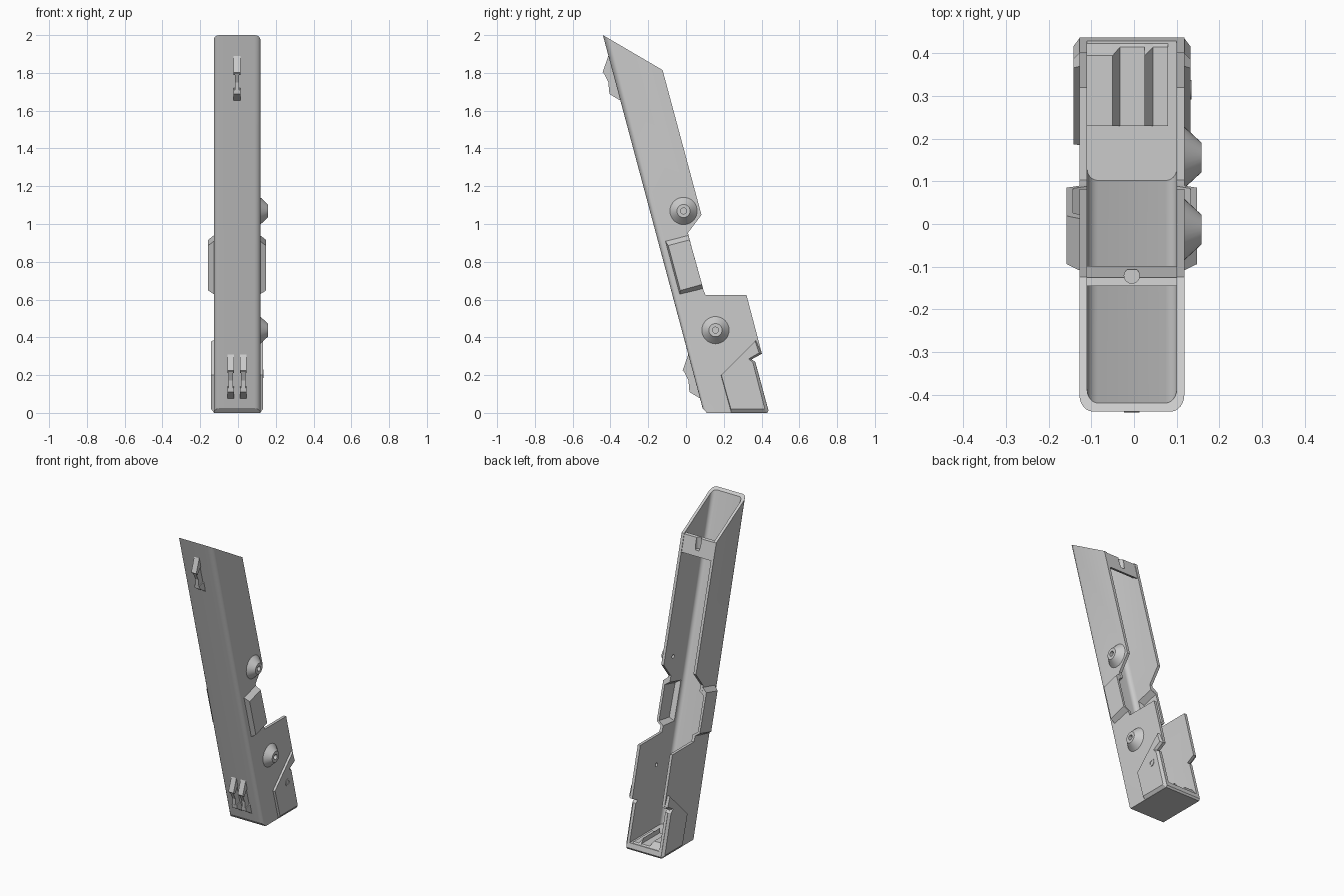
import bpy, bmesh, math
from mathutils import Matrix, Vector

cube = bpy.data.objects.get("Cube")
if cube:
    bpy.data.objects.remove(cube, do_unlink=True)

CX = -0.005      # centre line of the channel
HALF = 0.123     # outer half width
INNER = 0.105    # inner half width

grey = bpy.data.materials.new("plain grey")
grey.use_nodes = True
GREY = (0.6, 0.6, 0.6, 1)
grey.diffuse_color = GREY
grey.node_tree.nodes["Principled BSDF"].inputs["Base Color"].default_value = GREY


def finish(name, bm):
    bmesh.ops.recalc_face_normals(bm, faces=bm.faces)
    mesh = bpy.data.meshes.new(name)
    bm.to_mesh(mesh)
    bm.free()
    mesh.materials.append(grey)
    obj = bpy.data.objects.new(name, mesh)
    bpy.context.collection.objects.link(obj)
    return obj


def loft(name, xa, xb, poly_a, poly_b=None, radius=0):
    """Join two (y, z) outlines across x; radius rounds the first outline edge."""
    bm = bmesh.new()
    a = [bm.verts.new((CX + xa, y, z)) for y, z in poly_a]
    b = [bm.verts.new((CX + xb, y, z)) for y, z in poly_b or poly_a]
    bm.faces.new(a)
    bm.faces.new(b)
    n = len(a)
    for i in range(n):
        j = (i + 1) % n
        bm.faces.new((a[i], a[j], b[j], b[i]))
    if radius:
        edges = [bm.edges.get((s[0], s[1])) for s in (a, b)]
        bmesh.ops.bevel(bm, geom=edges, offset=radius, segments=6,
                        profile=0.5, affect='EDGES')
    return finish(name, bm)


def round_part(name, centre, r1, r2, depth, axis='X', sides=32):
    bm = bmesh.new()
    rot = Matrix.Rotation(math.pi / 2, 4, 'Y') if axis == 'X' else Matrix()
    bmesh.ops.create_cone(bm, cap_ends=True, segments=sides, radius1=r1,
                          radius2=r2, depth=depth,
                          matrix=Matrix.Translation(Vector(centre)) @ rot)
    return finish(name, bm)


def combine(target, other, operation):
    mod = target.modifiers.new("combine", 'BOOLEAN')
    mod.operation = operation
    mod.solver = 'EXACT'
    mod.object = other
    bpy.context.view_layer.objects.active = target
    bpy.ops.object.modifier_apply(modifier=mod.name)
    bpy.data.objects.remove(other, do_unlink=True)


def smooth(obj):
    bpy.ops.object.select_all(action='DESELECT')
    obj.select_set(True)
    bpy.context.view_layer.objects.active = obj
    bpy.ops.object.shade_smooth_by_angle(angle=math.radians(25))


# Leaning channel: side outline, front edge first
outline = [(-0.44, 2.0), (0.088, 0.025), (0.11, 0), (0.43, 0), (0.437, 0.012),
           (0.367, 0.27), (0.347, 0.283), (0.402, 0.313), (0.32, 0.625),
           (0.103, 0.625), (0.092, 0.65), (0.01, 0.953), (0.082, 1.048),
           (-0.124, 1.815)]
body = loft("channel_body", -HALF, HALF, outline, radius=0.032)

# Side bulges at the waist
bulge = [(-0.115, 0.918), (0.01, 0.95), (0.092, 0.65), (-0.035, 0.62)]
bulge_outer = [(-0.094, 0.886), (0.019, 0.916), (0.085, 0.68), (-0.03, 0.648)]
for s in (-1, 1):
    combine(body, loft("bulge", s * 0.11, s * 0.153, bulge, bulge_outer), 'UNION')

# Hollow out the channel and the bulges
hollow = [(-0.45, 2.1), (0.102, 0.042), (0.6, 0.042), (0.6, 2.1)]
combine(body, loft("hollow", -INNER, INNER, hollow, radius=0.026), 'DIFFERENCE')
pocket = [(-0.095, 0.893), (0.05, 0.93), (0.12, 0.66), (-0.025, 0.645)]
pocket_outer = [(-0.08, 0.866), (0.05, 0.9), (0.12, 0.69), (-0.02, 0.668)]
for s in (-1, 1):
    combine(body, loft("pocket", s * 0.095, s * 0.138, pocket, pocket_outer),
            'DIFFERENCE')

# Lower side plates with chamfered borders
plate = [(0.185, 0.2), (0.37, 0.385), (0.402, 0.313), (0.347, 0.283),
         (0.367, 0.27), (0.437, 0.012), (0.43, 0), (0.24, 0)]
plate_outer = [(0.187, 0.2), (0.366, 0.379), (0.387, 0.318), (0.332, 0.286),
               (0.354, 0.266), (0.417, 0.022), (0.415, 0.02), (0.238, 0.02)]
for side, s in (("right", -1), ("left", 1)):
    loft(side + "_lower_plate", s * 0.122, s * 0.137, plate, plate_outer)

# Cone bolts on the left side, bored through the wall
for label, y, z in (("upper", -0.013, 1.069), ("lower", 0.156, 0.438)):
    bolt = round_part(label + "_cone_bolt", (0.137, y, z), 0.074, 0.035, 0.042)
    bore = round_part("bore", (0.15, y, z), 0.016, 0.016, 0.05, sides=20)
    combine(bolt, bore, 'DIFFERENCE')
    smooth(bolt)
    bore = round_part("bore", (0.11, y, z), 0.012, 0.012, 0.04, sides=16)
    combine(body, bore, 'DIFFERENCE')
smooth(body)

# Small ring screw on the left lower plate
screw = round_part("ring_screw", (0.131, 0.315, 0.208), 0.023, 0.023, 0.008)
combine(screw, round_part("bore", (0.135, 0.315, 0.208), 0.012, 0.012, 0.01),
        'DIFFERENCE')
smooth(screw)

# Cross bar near the top, with a hole
bar = loft("cross_bar", -0.108, 0.108,
           [(-0.145, 1.815), (-0.126, 1.812), (-0.098, 1.705), (-0.145, 1.73)])
combine(bar, round_part("bore", (CX, -0.121, 1.8), 0.018, 0.018, 0.12, 'Z'),
        'DIFFERENCE')

# Ridges on the base floor
ridge = [(0.23, 0.04), (0.23, 0.08), (0.395, 0.08), (0.425, 0.04)]
ridge_low = [(0.23, 0.04), (0.23, 0.05), (0.415, 0.05), (0.425, 0.04)]
loft("right_floor_ledge", -0.107, -0.045, ridge)
loft("right_ledge_slope", -0.045, -0.028, ridge, ridge_low)
loft("centre_floor_ridge", -0.028, 0.03, ridge_low)
loft("left_ridge_slope", 0.03, 0.05, ridge, ridge_low)
loft("left_floor_ledge", 0.05, 0.085, ridge_low)


# Hook clips on the front: tab, thin web and foot
def clip(name, x, dy, dz):
    def place(points):
        return [(y + dy, z + dz) for y, z in points]
    tab = [(-0.405, 1.89), (-0.411, 1.89), (-0.442, 1.802), (-0.428, 1.79),
           (-0.39, 1.84)]
    web = [(-0.39, 1.85), (-0.436, 1.80), (-0.411, 1.75), (-0.407, 1.70),
           (-0.35, 1.69)]
    foot = [(-0.36, 1.72), (-0.408, 1.71), (-0.405, 1.688), (-0.35, 1.655)]
    for part, w, pts in (("tab", 0.018, tab), ("web", 0.011, web),
                         ("foot", 0.018, foot)):
        loft(name + "_" + part, x - w, x + w, place(pts))


clip("upper_clip", 0, 0, 0)
for side, x in (("right", -0.033), ("left", 0.033)):
    clip(side + "_lower_clip", x, 0.424, -1.578)
